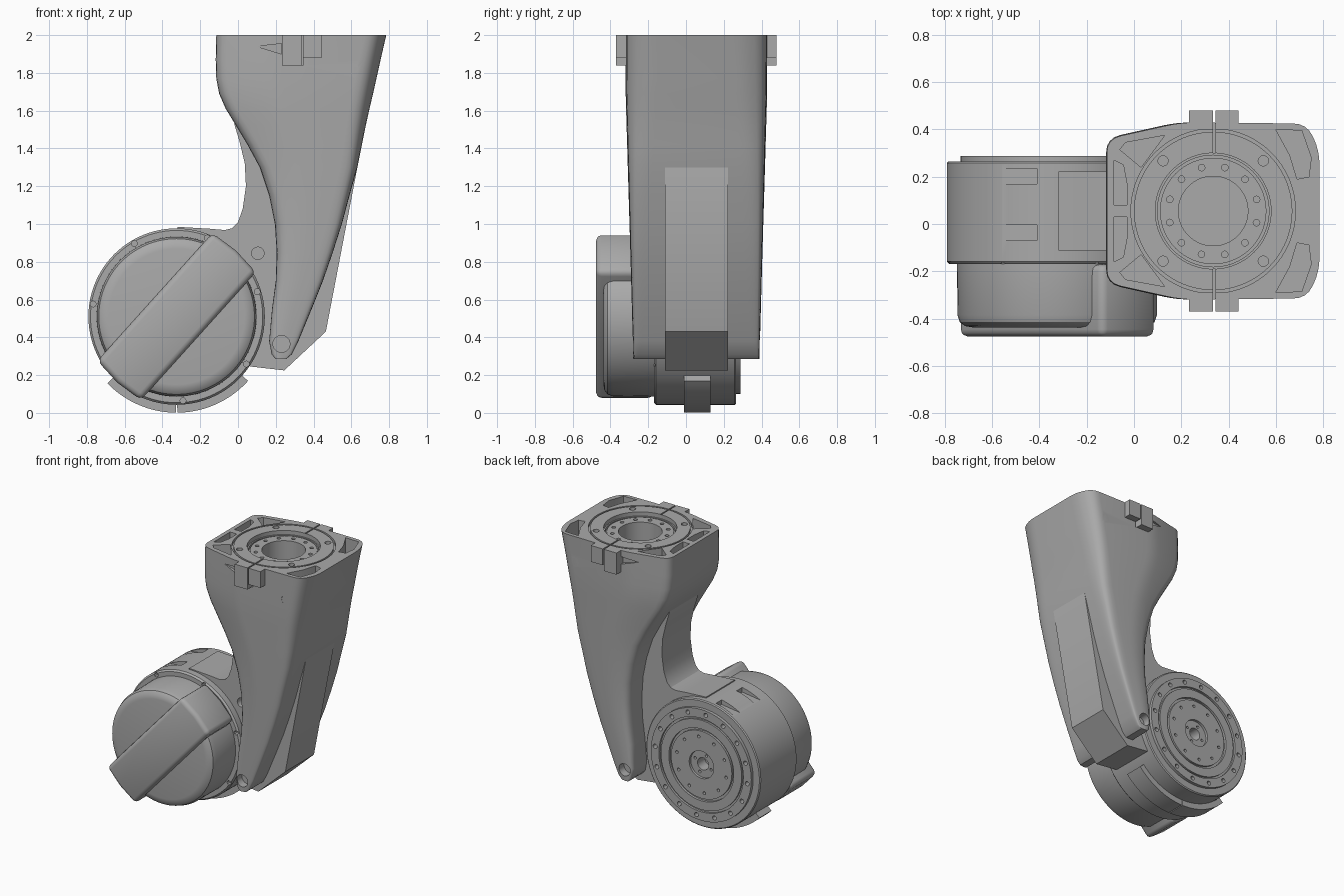
import bpy, bmesh, math
from math import cos, sin, pi, radians

cube = bpy.data.objects.get("Cube")
if cube:
    bpy.data.objects.remove(cube, do_unlink=True)

GREY = (0.4, 0.4, 0.4, 1)
grey = bpy.data.materials.new("machined grey")
grey.use_nodes = True
grey.diffuse_color = GREY
grey.node_tree.nodes["Principled BSDF"].inputs["Base Color"].default_value = GREY

MID = 0.055            # symmetry plane of the leg
DRUM = (-0.325, 0.51)  # drum axis in x, z
RING = (0.335, MID)    # mounting ring axis in x, y


def finish(name, bm):
    bmesh.ops.recalc_face_normals(bm, faces=bm.faces)
    mesh = bpy.data.meshes.new(name)
    bm.to_mesh(mesh)
    bm.free()
    obj = bpy.data.objects.new(name, mesh)
    mesh.materials.append(grey)
    bpy.context.collection.objects.link(obj)
    return obj


def place(u, v, h, axis):
    return (u, h, v) if axis == "y" else (u, v, h)


def skin(bm, rings, loop=False):
    """Bridge equal point rings with quads, capping the ends unless looped."""
    rows = [[bm.verts.new(p) for p in ring] for ring in rings]
    n = len(rows[0])
    pairs = list(zip(rows, rows[1:])) + ([(rows[-1], rows[0])] if loop else [])
    for a, b in pairs:
        for i in range(n):
            bm.faces.new((a[i], a[(i + 1) % n], b[(i + 1) % n], b[i]))
    if not loop:
        bm.faces.new(rows[0])
        bm.faces.new(rows[-1])


def prism(name, pts, lo, hi, axis):
    bm = bmesh.new()
    skin(bm, [[place(u, v, h, axis) for u, v in pts] for h in (lo, hi)])
    return finish(name, bm)


def box(name, x, y, z):
    return prism(name, [(x[0], y[0]), (x[1], y[0]), (x[1], y[1]), (x[0], y[1])], z[0], z[1], "z")


def circle(c, r, n, turn=0.0):
    return [(c[0] + r * cos(turn + 2 * pi * i / n), c[1] + r * sin(turn + 2 * pi * i / n)) for i in range(n)]


def lathe(name, profile, c, axis, loop=False, n=96):
    bm = bmesh.new()
    skin(bm, [[place(u, v, h, axis) for u, v in circle(c, r, n)] for r, h in profile], loop)
    return finish(name, bm)


def cut(target, cutter):
    cutter.hide_render = True
    mod = target.modifiers.new("cut", "BOOLEAN")
    mod.operation, mod.solver, mod.object = "DIFFERENCE", "EXACT", cutter
    bpy.context.view_layer.objects.active = target
    bpy.ops.object.modifier_apply(modifier=mod.name)
    bpy.data.objects.remove(cutter, do_unlink=True)


def drill(target, centres, r, lo, hi, axis, n=12):
    bm = bmesh.new()
    for c in centres:
        skin(bm, [[place(u, v, h, axis) for u, v in circle(c, r, n)] for h in (lo, hi)])
    cut(target, finish("drill_cutter", bm))


def bevel(obj, width, segments=3, angle=40):
    mod = obj.modifiers.new("bevel", "BEVEL")
    mod.width, mod.segments, mod.angle_limit = width, segments, radians(angle)
    bpy.context.view_layer.objects.active = obj
    bpy.ops.object.modifier_apply(modifier=mod.name)


# Leg shell: rounded sections lofted up the height
def section(xl, xr, z):
    w = xr - xl
    half = 0.335 + 0.04 * min(1, (z - 0.28) / 1.4)
    t = min(1, w / 0.9)
    half_pts = [(xl, half - 0.07 * t), (xl + 0.35 * w, half), (xr - 0.06 * w, half - 0.005),
                (xr, half - 0.12 * t)]
    corners = half_pts + [(x, -y) for x, y in reversed(half_pts)]
    r = min(0.06, 0.2 * w)
    out = []
    for i, (x, y) in enumerate(corners):
        ends = []
        for qx, qy in (corners[i - 1], corners[(i + 1) % len(corners)]):
            d = math.hypot(qx - x, qy - y)
            k = min(r / d, 0.45)
            ends.append((x + (qx - x) * k, y + (qy - y) * k))
        for s in range(5):
            f = s / 4
            a, b, c = (1 - f) ** 2, 2 * f * (1 - f), f * f
            out.append((a * ends[0][0] + b * x + c * ends[1][0],
                        MID + a * ends[0][1] + b * y + c * ends[1][1], z))
    return out


ROWS = [(0.2, 0.255, 0.285), (0.178, 0.285, 0.31), (0.165, 0.32, 0.38), (0.18, 0.39, 0.55),
        (0.2, 0.45, 0.7), (0.205, 0.502, 0.85), (0.195, 0.55, 1.0), (0.165, 0.59, 1.15),
        (0.115, 0.632, 1.3), (0.05, 0.656, 1.42), (-0.01, 0.676, 1.52), (-0.065, 0.696, 1.61),
        (-0.1, 0.715, 1.69), (-0.115, 0.733, 1.77), (-0.118, 0.755, 1.87), (-0.115, 0.785, 2.0)]
bm = bmesh.new()
skin(bm, [section(*row) for row in ROWS])
shell = finish("leg_shell", bm)

# Mounting ring, bore and pockets in the top of the leg
cut(shell, lathe("bore", [(0.147, 1.45), (0.147, 2.1)], RING, "z"))
cut(shell, lathe("seat", [(0.245, 1.97), (0.245, 2.1)], RING, "z"))
for inner, outer, floor in ((0.335, 0.348, 1.98), (0.225, 0.236, 1.95)):
    cut(shell, lathe("groove", [(inner, floor), (outer, floor), (outer, 2.1), (inner, 2.1)], RING, "z", True))
POCKETS = [[(0.6, 0.4), (0.71, 0.395), (0.75, 0.28), (0.74, 0.2), (0.69, 0.19), (0.66, 0.29)],
           [(-0.06, 0.315), (-0.035, 0.345), (0.13, 0.375), (0.03, 0.24)],
           [(-0.085, 0.08), (-0.085, 0.27), (-0.045, 0.25), (-0.03, 0.17), (-0.03, 0.08)]]
for pts in POCKETS:
    for side in (1, -1):
        cut(shell, prism("pocket", [(x, MID + side * (y - MID)) for x, y in pts], 1.88, 2.1, "z"))
drill(shell, circle(RING, 0.19, 12, 0.26), 0.014, 1.9, 2.1, "z")
drill(shell, circle(RING, 0.3, 4, pi / 4), 0.022, 1.93, 2.1, "z")

# Clamp slit, side notches and screw holes on both faces
for lo, hi in ((-0.5, -0.19), (0.3, 0.6)):
    cut(shell, box("slit", (0.335, 0.345), (lo, hi), (1.84, 2.1)))
for lo, hi in ((-0.5, -0.295), (0.405, 0.6)):
    cut(shell, prism("notch", [(0.1, 1.94), (0.23, 1.9), (0.23, 1.955)], lo, hi, "y"))
    drill(shell, [(-0.045, 1.8), (0.61, 1.815)], 0.033, lo + 0.02, hi - 0.02, "y", 16)
for lo, hi in ((-0.5, -0.22), (0.33, 0.6)):
    drill(shell, [(0.23, 0.365)], 0.045, lo, hi, "y", 24)

# Clamp lugs at the top of the leg
for name, y in (("front", (-0.37, -0.29)), ("back", (0.4, 0.48))):
    box(name + "_right_clamp_lug", (0.232, 0.335), y, (1.84, 2.0))
    box(name + "_left_clamp_lug", (0.345, 0.442), y, (1.88, 2.0))

# Central web joining drum to leg, with the rear spine
WEB = [(-0.32, 0.985), (-0.15, 0.975), (-0.07, 0.968), (-0.03, 0.978), (0.0, 1.01), (0.025, 1.08),
       (0.042, 1.2), (0.036, 1.32), (0.01, 1.43), (-0.02, 1.53), (0.0, 1.65), (0.5, 1.65),
       (0.632, 1.3), (0.465, 0.43), (0.245, 0.225), (0.07, 0.245), (-0.1, 0.3), (-0.32, 0.6)]
web = prism("web", WEB, -0.112, 0.222, "y")
drill(web, [(0.105, 0.845)], 0.033, -0.2, -0.06, "y", 16)

# Clamp band under the drum, split at the bottom
for name, a0, a1 in (("right", 224, 269.6), ("left", 270.4, 318)):
    arc = [radians(a0 + (a1 - a0) * i / 16) for i in range(17)]
    pts = [(DRUM[0] + r * cos(a), DRUM[1] + r * sin(a))
           for r, seq in ((0.509, arc), (0.44, arc[::-1])) for a in seq]
    prism(name + "_clamp_band", pts, -0.01, 0.13, "y")

# Actuator drum with stepped back plate
DRUM_PROFILE = [(0.456, -0.17), (0.467, -0.158), (0.467, 0.258), (0.46, 0.265), (0.41, 0.265),
                (0.41, 0.288), (0.345, 0.288), (0.345, 0.272), (0.33, 0.272), (0.33, 0.286),
                (0.265, 0.286), (0.265, 0.268), (0.248, 0.268), (0.248, 0.284), (0.1, 0.284),
                (0.1, 0.265), (0.045, 0.265), (0.045, 0.18)]
drum = lathe("actuator_drum", DRUM_PROFILE, DRUM, "y")
drill(drum, circle(DRUM, 0.378, 16, 0.1), 0.016, 0.24, 0.4, "y")
drill(drum, circle(DRUM, 0.205, 10, 0.2), 0.011, 0.25, 0.4, "y")
drill(drum, circle(DRUM, 0.07, 4, 0.4), 0.01, 0.24, 0.4, "y")
drill(drum, circle(DRUM, 0.447, 7, 0.3), 0.016, -0.3, -0.13, "y", 8)
for y in (-0.07, 0.17):
    cut(drum, prism("slot", [(-0.56, 0.915), (-0.41, 0.935), (-0.41, 1.1), (-0.56, 1.1)], y, y + 0.065, "y"))

# Front cap with its diagonal ridge
CAP_PROFILE = [(0.36, -0.437), (0.39, -0.432), (0.412, -0.415), (0.422, -0.385), (0.424, -0.15)]
cap = lathe("front_cap", CAP_PROFILE, DRUM, "y")
turn = radians(48)
corners = [(-0.455, -0.155), (-0.47, 0), (-0.455, 0.155), (0.455, 0.155), (0.47, 0), (0.455, -0.155)]
ridge = prism("cap_ridge", [(DRUM[0] + u * cos(turn) - v * sin(turn), DRUM[1] + u * sin(turn) + v * cos(turn))
                            for u, v in corners], -0.476, -0.172, "y")
bevel(ridge, 0.03)

# Smooth shading with sharp edges kept
for obj in bpy.context.scene.objects:
    obj.select_set(obj.type == "MESH" and obj.data.materials[:] == [grey])
bpy.context.view_layer.objects.active = shell
bpy.ops.object.shade_smooth_by_angle(angle=radians(32))
